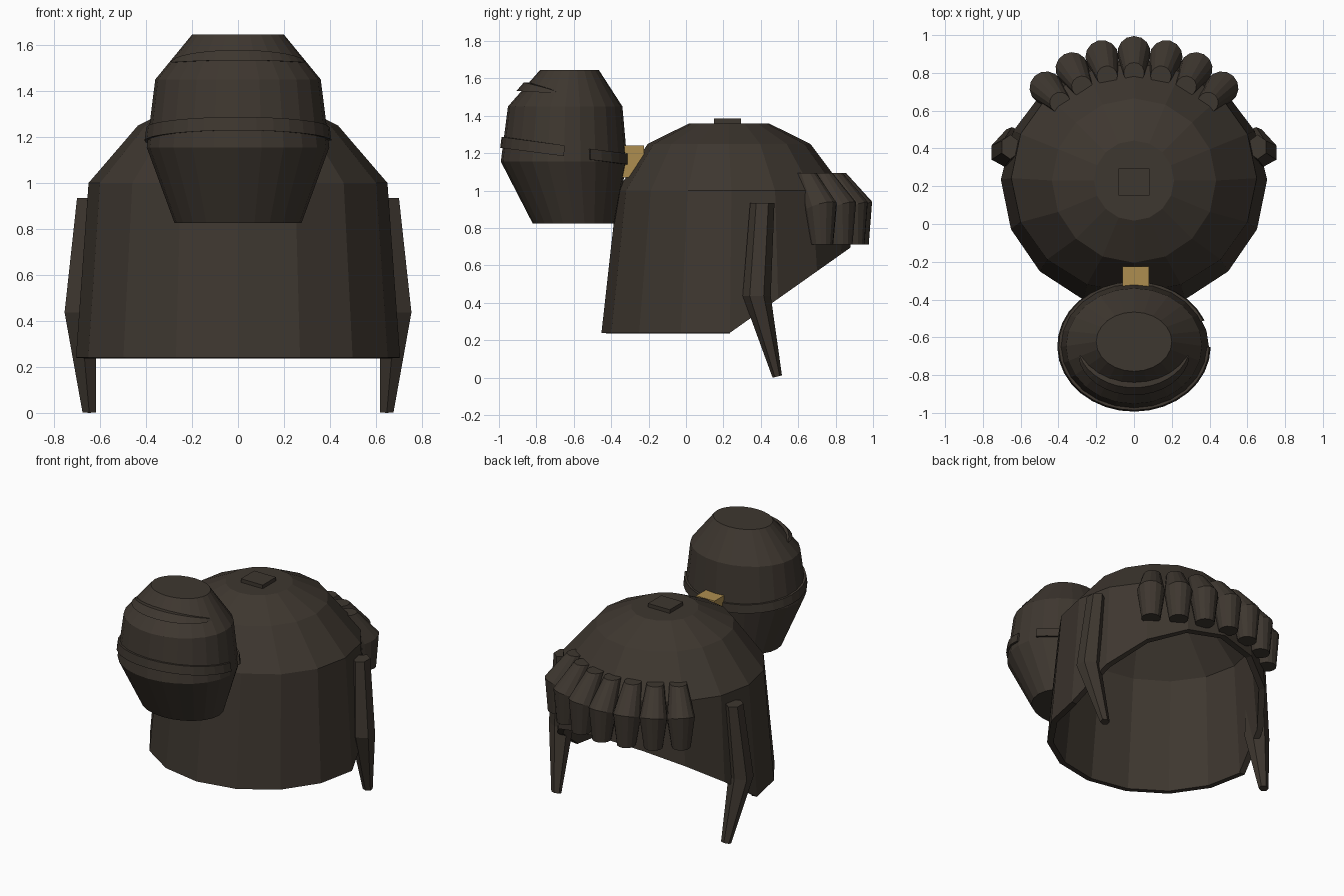
import bpy, bmesh, math
from mathutils import Vector

if "Cube" in bpy.data.objects:
    bpy.data.objects.remove(bpy.data.objects["Cube"])


def material(name, rgb):
    m = bpy.data.materials.new(name)
    m.diffuse_color = (*rgb, 1)
    m.use_nodes = True
    m.node_tree.nodes["Principled BSDF"].inputs["Base Color"].default_value = m.diffuse_color
    return m


DARK = material("dark_brown", (0.048, 0.038, 0.029))
GOLD = material("brass", (0.42, 0.27, 0.08))
DOME_Y = 0.235


def finish(name, bm, mat):
    bmesh.ops.recalc_face_normals(bm, faces=bm.faces)
    me = bpy.data.meshes.new(name)
    bm.to_mesh(me)
    bm.free()
    me.materials.append(mat)
    ob = bpy.data.objects.new(name, me)
    bpy.context.collection.objects.link(ob)
    return ob


def ring(cx, cy, z, rx, ry, n, phase=0.0):
    return [Vector((cx + rx * math.cos(phase + 2 * math.pi * i / n),
                    cy + ry * math.sin(phase + 2 * math.pi * i / n), z)) for i in range(n)]


def loft(rings, cap_first=True, cap_last=True):
    bm = bmesh.new()
    vs = [[bm.verts.new(p) for p in r] for r in rings]
    n = len(vs[0])
    for a, b in zip(vs, vs[1:]):
        for i in range(n):
            j = (i + 1) % n
            bm.faces.new((a[i], a[j], b[j], b[i]))
    if cap_first:
        bm.faces.new(vs[0])
    if cap_last:
        bm.faces.new(vs[-1])
    return bm


def box(name, lo, hi, mat):
    x0, y0, z0 = lo
    x1, y1, z1 = hi
    rings = [[Vector(p) for p in ((x0, y0, z), (x1, y0, z), (x1, y1, z), (x0, y1, z))]
             for z in (z0, z1)]
    return finish(name, loft(rings), mat)


# Hollow dome with a slanted cut at the back
dome = loft([ring(0, DOME_Y, 0.24, 0.705, 0.687, 16), ring(0, 0.243, 1.0, 0.65, 0.61, 16),
             ring(0, 0.23, 1.25, 0.435, 0.435, 16), ring(0, 0.23, 1.36, 0.212, 0.212, 16)],
            cap_first=False)
bmesh.ops.bisect_plane(dome, geom=dome.verts[:] + dome.edges[:] + dome.faces[:],
                       plane_co=(0, 0.235, 0.24), plane_no=(0, 0.47, -0.665), clear_outer=True)
shell = finish("dome_shell", dome, DARK)
solid = shell.modifiers.new("thickness", "SOLIDIFY")
solid.thickness = 0.04
solid.offset = -1

# Small plate on the crown
box("crown_plate", (-0.083, 0.15, 1.34), (0.083, 0.295, 1.385), DARK)

# Lamp-like drum in front
DRUM = [(0.825, -0.60, 0.276, 0.22), (1.155, -0.652, 0.397, 0.338),
        (1.45, -0.646, 0.36, 0.306), (1.645, -0.623, 0.20, 0.157)]
finish("front_drum", loft([ring(0, cy, z, rx, ry, 24) for z, cy, rx, ry in DRUM]), DARK)


def drum_at(z):
    for a, b in zip(DRUM, DRUM[1:]):
        if z <= b[0]:
            t = (z - a[0]) / (b[0] - a[0])
            return [p + (q - p) * t for p, q in zip(a, b)][1:]
    return DRUM[-1][1:]


def drum_band(name, a0, a1, steps, height, out, z_of, taper):
    """Strip following the drum wall between two angles in degrees."""
    rings = []
    for i in range(steps + 1):
        t = i / steps
        a = math.radians(a0 + (a1 - a0) * t)
        k = max(0.12, math.sin(math.pi * t) ** 0.5) if taper else 1.0
        c, s = math.cos(a), math.sin(a)
        z = z_of(s)
        section = []
        for dz, d in ((-1, -0.03), (-1, out * k), (1, out * k), (1, -0.03)):
            zz = z + dz * height * k / 2
            cy, rx, ry = drum_at(zz)
            section.append(Vector(((rx + d) * c, cy + (ry + d) * s, zz)))
        rings.append(section)
    finish(name, loft(rings), DARK)


# Tilted rim with a gap on the right side, and a short brow above it
drum_band("drum_rim", 24, 360, 30, 0.058, 0.013, lambda s: 1.213 - 0.045 * s, False)
drum_band("drum_brow", 194, 346, 16, 0.045, 0.028, lambda s: 1.52 - 0.036 * s, True)

# Brass bracket joining drum and dome
box("bracket", (-0.06, -0.40, 1.07), (0.08, -0.225, 1.24), GOLD)

# Seven tapered pods around the back
for i in range(-3, 4):
    a = math.radians(90 - 14.6 * i)
    radial = Vector((math.cos(a), math.sin(a), 0))
    side = Vector((-math.sin(a), math.cos(a), 0))
    rings = []
    for dist, z, r, tilt in ((0.565, 1.095, 0.055, 0.0), (0.672, 0.91, 0.088, 0.35),
                             (0.682, 0.712, 0.06, 0.0)):
        base = Vector((0, DOME_Y, z)) + radial * dist
        rings.append([base + radial * (r * math.cos(u)) + side * (r * math.sin(u))
                      + Vector((0, 0, tilt * r * math.cos(u)))
                      for u in (2 * math.pi * k / 14 for k in range(14))])
    finish("back_pod", loft(rings), DARK)

# Bent hanging tusks on both sides
for sgn, label in ((-1, "left_tusk"), (1, "right_tusk")):
    spine = ((0.655, 0.408, 0.935, 0.052, 0.065), (0.685, 0.378, 0.437, 0.08, 0.075),
             (0.647, 0.488, 0.003, 0.034, 0.025))
    rings = [ring(sgn * x, y, z, rx, ry, 6, math.pi / 6) for x, y, z, rx, ry in spine]
    for p in rings[-1]:
        p.z += 0.25 * (p.y - 0.488) + 0.003
    finish(label, loft(rings), DARK)
